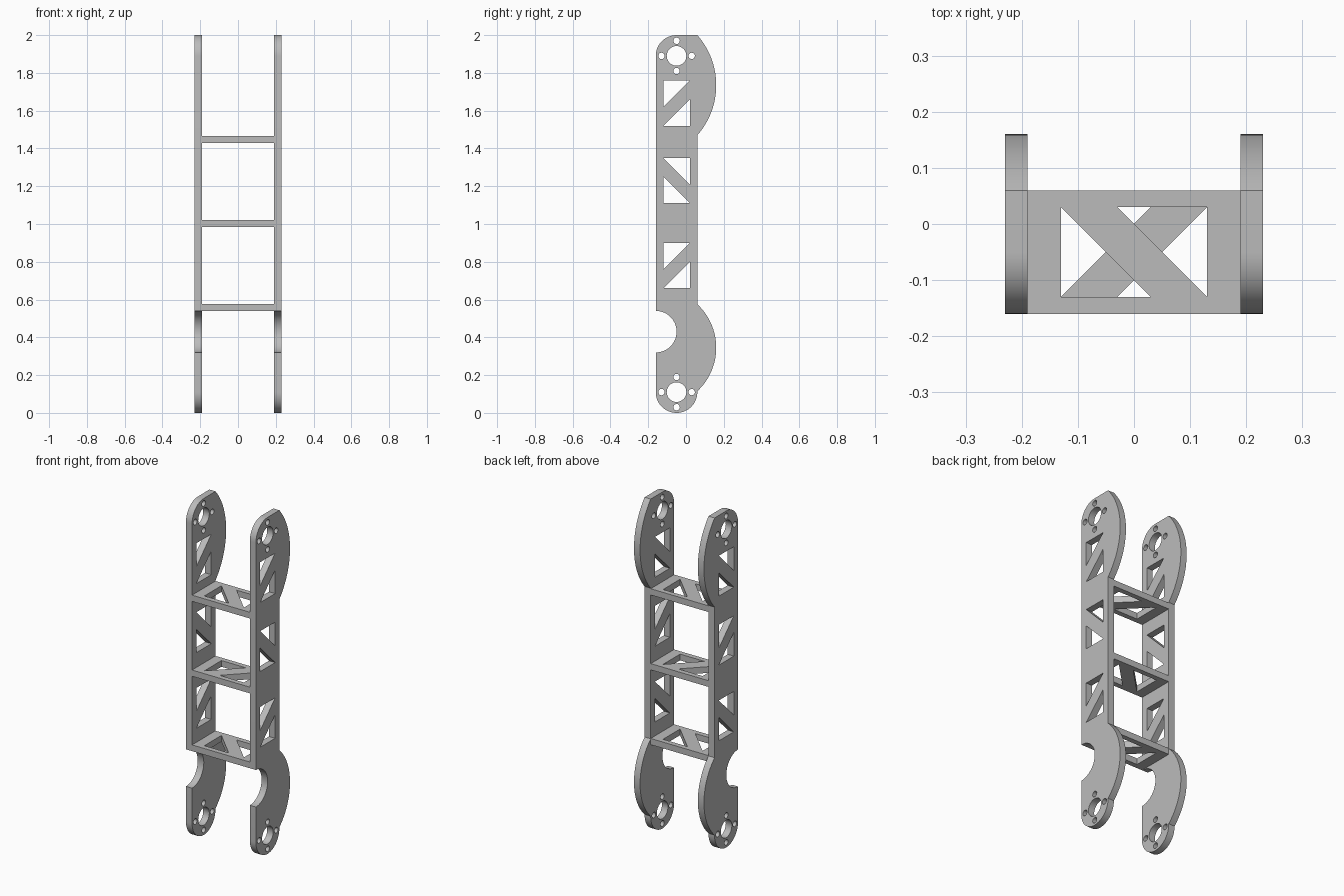
import bpy, bmesh
from math import sin, cos, atan2, hypot, radians, pi
from mathutils import Matrix

cube = bpy.data.objects.get("Cube")
if cube:
    bpy.data.objects.remove(cube, do_unlink=True)

grey = bpy.data.materials.new("plain grey")
grey.use_nodes = True
grey.diffuse_color = (0.5, 0.5, 0.5, 1)
grey.node_tree.nodes["Principled BSDF"].inputs["Base Color"].default_value = (0.5, 0.5, 0.5, 1)

FRONT, BACK = -0.16, 0.06          # depth of the straight part of the frame
INNER, OUTER = 0.19, 0.23          # inner and outer faces of the side plates
PIVOT = -0.05                      # y of the joint holes
TO_SIDE = Matrix(((0, 0, 1, 0), (1, 0, 0, 0), (0, 1, 0, 0), (0, 0, 0, 1)))


def arc(cu, cv, r, start, end, steps):
    angles = [radians(start + (end - start) * i / steps) for i in range(steps + 1)]
    return [(cu + r * cos(a), cv + r * sin(a)) for a in angles]


def circle(cu, cv, r, steps):
    return arc(cu, cv, r, 0, 360, steps)[:-1]


def bulge(low, high, depth=0.1, steps=32):
    """Shallow arc along the back edge, from low to high."""
    half = (high - low) / 2
    r = (half * half + depth * depth) / (2 * depth)
    a = atan2(half, r - depth) * 180 / pi
    return arc(BACK + depth - r, (low + high) / 2, r, -a, a, steps)


def truss(u0, u1, v0, v1, leg, flip):
    """Two triangular openings that leave a diagonal brace."""
    pair = [[(u0, v1), (u0 + leg, v1), (u0, v1 - leg)],
            [(u1, v0), (u1 - leg, v0), (u1, v0 + leg)]]
    if flip:
        pair = [[(u0 + u1 - u, v) for u, v in tri] for tri in pair]
    return pair


def slab(name, loops, low, high, matrix=Matrix()):
    """Fill an outline with holes and extrude it from low to high."""
    bm = bmesh.new()
    edges = []
    for loop in loops:
        vs = [bm.verts.new((u, v, low)) for u, v in loop]
        edges += [bm.edges.new((a, b)) for a, b in zip(vs, vs[1:] + vs[:1])]
    bmesh.ops.triangle_fill(bm, use_beauty=True, edges=edges)
    ext = bmesh.ops.extrude_face_region(bm, geom=bm.faces[:], use_keep_orig=True)
    top = [g for g in ext["geom"] if isinstance(g, bmesh.types.BMVert)]
    bmesh.ops.translate(bm, verts=top, vec=(0, 0, high - low))
    bmesh.ops.recalc_face_normals(bm, faces=bm.faces[:])
    bm.transform(matrix)
    mesh = bpy.data.meshes.new(name)
    bm.to_mesh(mesh)
    bm.free()
    mesh.materials.append(grey)
    obj = bpy.data.objects.new(name, mesh)
    bpy.context.collection.objects.link(obj)
    bpy.ops.object.select_all(action='DESELECT')
    obj.select_set(True)
    bpy.context.view_layer.objects.active = obj
    bpy.ops.object.shade_smooth_by_angle(angle=radians(30))


# Side plate outline: rounded foot, two back bulges, rounded top, front notch
outline = arc(PIVOT, 0.11, 0.11, 180, 360, 32)
outline += bulge(0.115, 0.575)
outline += bulge(1.47, 2.0)
outline += arc(PIVOT, 1.89, 0.11, 90, 180, 16)
outline += arc(FRONT, 0.43, 0.11, 90, -90, 32)
loops = [outline]

# Joint holes with four bolt holes around each
for z in (0.11, 1.89):
    loops.append(circle(PIVOT, z, 0.052, 32))
    for du, dv in ((1, 0), (0, 1), (-1, 0), (0, -1)):
        loops.append(circle(PIVOT + 0.08 * du, z + 0.08 * dv, 0.017, 16))

# Lightening triangles along the plate
for z, flip in ((0.66, False), (1.11, True), (1.52, False)):
    loops += truss(-0.12, 0.02, z, z + 0.24, 0.14, flip)

slab("right_side_plate", loops, -OUTER, -INNER, TO_SIDE)
slab("left_side_plate", loops, INNER, OUTER, TO_SIDE)

# Cross shelves with alternating diagonal braces
rect = [(-INNER, FRONT), (INNER, FRONT), (INNER, BACK), (-INNER, BACK)]
for name, z, flip in (("lower_shelf", 0.54, True), ("middle_shelf", 0.985, False),
                      ("upper_shelf", 1.43, True)):
    holes = truss(-0.13, 0.13, -0.13, 0.03, 0.16, flip)
    slab(name, [rect] + holes, z, z + 0.037)
